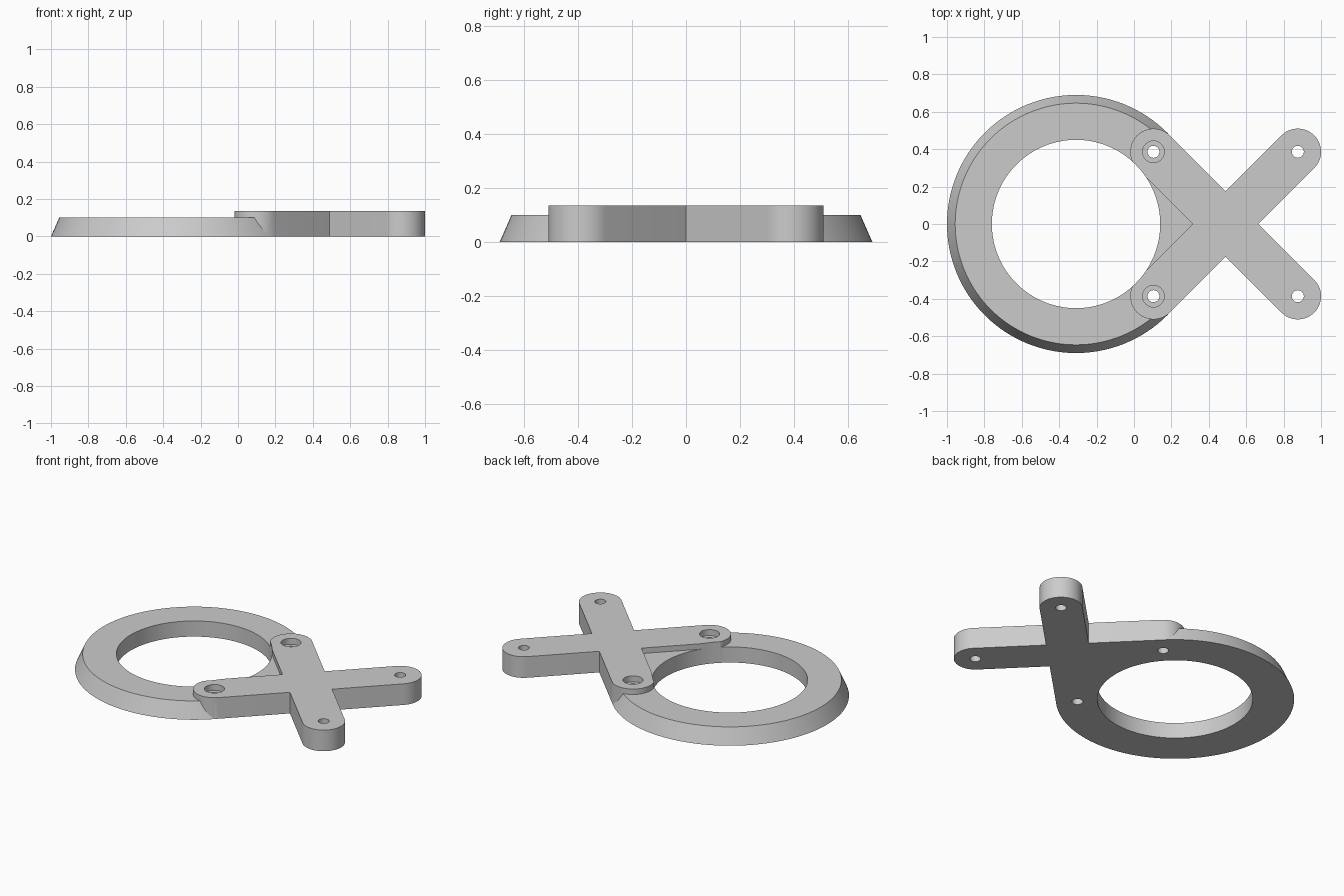
import bpy, bmesh
from math import pi, cos, sin, radians, sqrt

cube = bpy.data.objects.get("Cube")
if cube:
    bpy.data.objects.remove(cube, do_unlink=True)

RING_X, CROSS_X = -0.31, 0.49
RING_H, CROSS_H = 0.10, 0.135
ARM, CAP_R = 0.386, 0.124      # arm hole offset per axis, arm half-width

grey = bpy.data.materials.new("plain grey")
grey.use_nodes = True
grey.diffuse_color = (0.6, 0.6, 0.6, 1)
grey.node_tree.nodes["Principled BSDF"].inputs["Base Color"].default_value = (0.6, 0.6, 0.6, 1)


def finish(bm, name):
    bmesh.ops.recalc_face_normals(bm, faces=bm.faces)
    mesh = bpy.data.meshes.new(name)
    bm.to_mesh(mesh)
    bm.free()
    mesh.materials.append(grey)
    obj = bpy.data.objects.new(name, mesh)
    bpy.context.collection.objects.link(obj)
    return obj


def cone(name, x, y, z0, z1, r0, r1, sides):
    bm = bmesh.new()
    bmesh.ops.create_cone(bm, cap_ends=True, segments=sides,
                          radius1=r0, radius2=r1, depth=z1 - z0)
    bmesh.ops.translate(bm, verts=bm.verts, vec=(x, y, (z0 + z1) / 2))
    return finish(bm, name)


def combine(target, other, operation):
    mod = target.modifiers.new(operation, "BOOLEAN")
    mod.operation, mod.object, mod.solver = operation, other, "EXACT"
    bpy.context.view_layer.objects.active = target
    bpy.ops.object.modifier_apply(modifier=mod.name)
    bpy.data.objects.remove(other, do_unlink=True)


# Cross plate: four round-ended arms meeting at inner corners
bm = bmesh.new()
outline = []
for k in range(4):
    a = radians(45 + 90 * k)
    reach = ARM * sqrt(2)
    for i in range(25):
        t = a - pi / 2 + pi * i / 24
        outline.append((reach * cos(a) + CAP_R * cos(t), reach * sin(a) + CAP_R * sin(t)))
    corner = a + pi / 4
    outline.append((CAP_R * sqrt(2) * cos(corner), CAP_R * sqrt(2) * sin(corner)))
base = bm.faces.new([bm.verts.new((CROSS_X + x, y, 0)) for x, y in outline])
top = bmesh.ops.extrude_face_region(bm, geom=[base], use_keep_orig=True)
bmesh.ops.translate(bm, vec=(0, 0, CROSS_H),
                    verts=[v for v in top["geom"] if isinstance(v, bmesh.types.BMVert)])
cross = finish(bm, "cross_plate")

# Bevelled ring joined to the cross, then opened in the middle
body = cone("ring_with_cross_bracket", RING_X, 0, 0, RING_H, 0.69, 0.646, 128)
combine(body, cross, "UNION")
combine(body, cone("ring_hole_cutter", RING_X, 0, -0.1, 0.3, 0.45, 0.45, 128), "DIFFERENCE")

# Screw holes, counterbored where the arms sit on the ring
for sx in (-1, 1):
    for sy in (-1, 1):
        x, y = CROSS_X + sx * ARM, sy * ARM
        combine(body, cone("screw_hole_cutter", x, y, -0.1, 0.3, 0.032, 0.032, 32), "DIFFERENCE")
        if sx < 0:
            combine(body, cone("counterbore_cutter", x, y, 0.097, 0.3, 0.058, 0.058, 32), "DIFFERENCE")

bpy.ops.object.select_all(action="DESELECT")
body.select_set(True)
bpy.context.view_layer.objects.active = body
bpy.ops.object.shade_smooth_by_angle(angle=radians(25))
